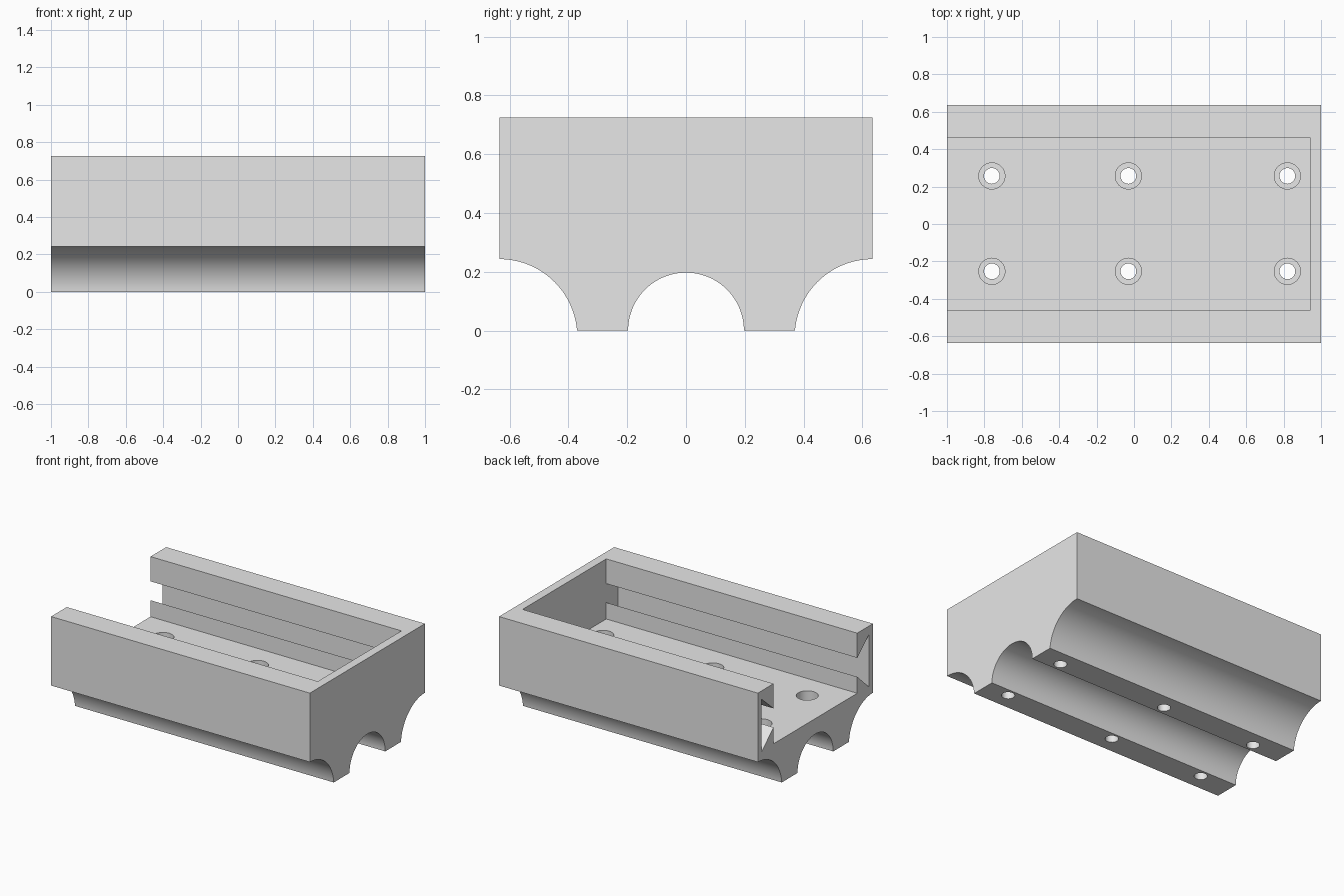
import bpy, bmesh
from math import sin, cos, pi, asin, radians

default = bpy.data.objects.get("Cube")
if default:
    bpy.data.objects.remove(default, do_unlink=True)

HALF_Y, TOP = 0.635, 0.725
FLOOR = 0.305

grey = bpy.data.materials.new("light grey")
grey.use_nodes = True
color = (0.8, 0.8, 0.8, 1)
grey.diffuse_color = color
grey.node_tree.nodes["Principled BSDF"].inputs["Base Color"].default_value = color


def finish(name, bm):
    bmesh.ops.recalc_face_normals(bm, faces=bm.faces[:])
    mesh = bpy.data.meshes.new(name)
    bm.to_mesh(mesh)
    bm.free()
    mesh.materials.append(grey)
    obj = bpy.data.objects.new(name, mesh)
    bpy.context.collection.objects.link(obj)
    return obj


def extrude_x(name, half, x0, x1):
    """Mirror a half profile of (y, z) points and extrude it along x."""
    outline = half + [(-y, z) for y, z in reversed(half)]
    bm = bmesh.new()
    face = bm.faces.new([bm.verts.new((x0, y, z)) for y, z in outline])
    moved = bmesh.ops.extrude_face_region(bm, geom=[face])["geom"]
    verts = [v for v in moved if isinstance(v, bmesh.types.BMVert)]
    bmesh.ops.translate(bm, vec=(x1 - x0, 0, 0), verts=verts)
    return finish(name, bm)


def arc(cy, cz, r, a0, a1, n):
    return [(cy + r * cos(a0 + (a1 - a0) * i / n),
             cz + r * sin(a0 + (a1 - a0) * i / n)) for i in range(n + 1)]


def cut(target, cutter):
    mod = target.modifiers.new("cut", "BOOLEAN")
    mod.operation = "DIFFERENCE"
    mod.solver = "EXACT"
    mod.object = cutter
    bpy.context.view_layer.objects.active = target
    bpy.ops.object.modifier_apply(modifier=mod.name)
    bpy.data.objects.remove(cutter, do_unlink=True)


# Body: block with a round channel below and concave lower corners
drop, radius = 0.022, 0.265
channel = arc(0, 0, 0.197, pi / 2, 0, 32)[1:]
corner = arc(HALF_Y, -drop, radius, pi - asin(drop / radius), pi / 2, 28)
body = extrude_x("slotted_carriage", channel + corner + [(HALF_Y, TOP)], -1, 1)

# Pocket open at one end, with a dovetailed groove along each side
slot = [(0.462, FLOOR), (0.462, 0.42), (0.592, 0.3), (0.592, 0.665),
        (0.462, 0.552), (0.462, 0.9)]
cut(body, extrude_x("slot_cutter", slot, -1.2, 0.94))


# Counterbored screw holes
def drill(x, y):
    steps = [(0, -0.1), (0.042, -0.1), (0.042, 0.185), (0.07, 0.185),
             (0.07, 0.4), (0, 0.4)]
    bm = bmesh.new()
    verts = [bm.verts.new((x + r, y, z)) for r, z in steps]
    edges = [bm.edges.new(pair) for pair in zip(verts, verts[1:])]
    bmesh.ops.spin(bm, geom=verts + edges, cent=(x, y, 0), axis=(0, 0, 1),
                   angle=2 * pi, steps=32)
    bmesh.ops.remove_doubles(bm, verts=bm.verts[:], dist=0.0005)
    return finish("drill_cutter", bm)


for x in (-0.76, -0.03, 0.82):
    for y in (-0.253, 0.257):
        cut(body, drill(x, y))

# Smooth curved walls, crisp edges
bpy.ops.object.select_all(action="DESELECT")
body.select_set(True)
bpy.context.view_layer.objects.active = body
bpy.ops.object.shade_smooth_by_angle(angle=radians(30))
